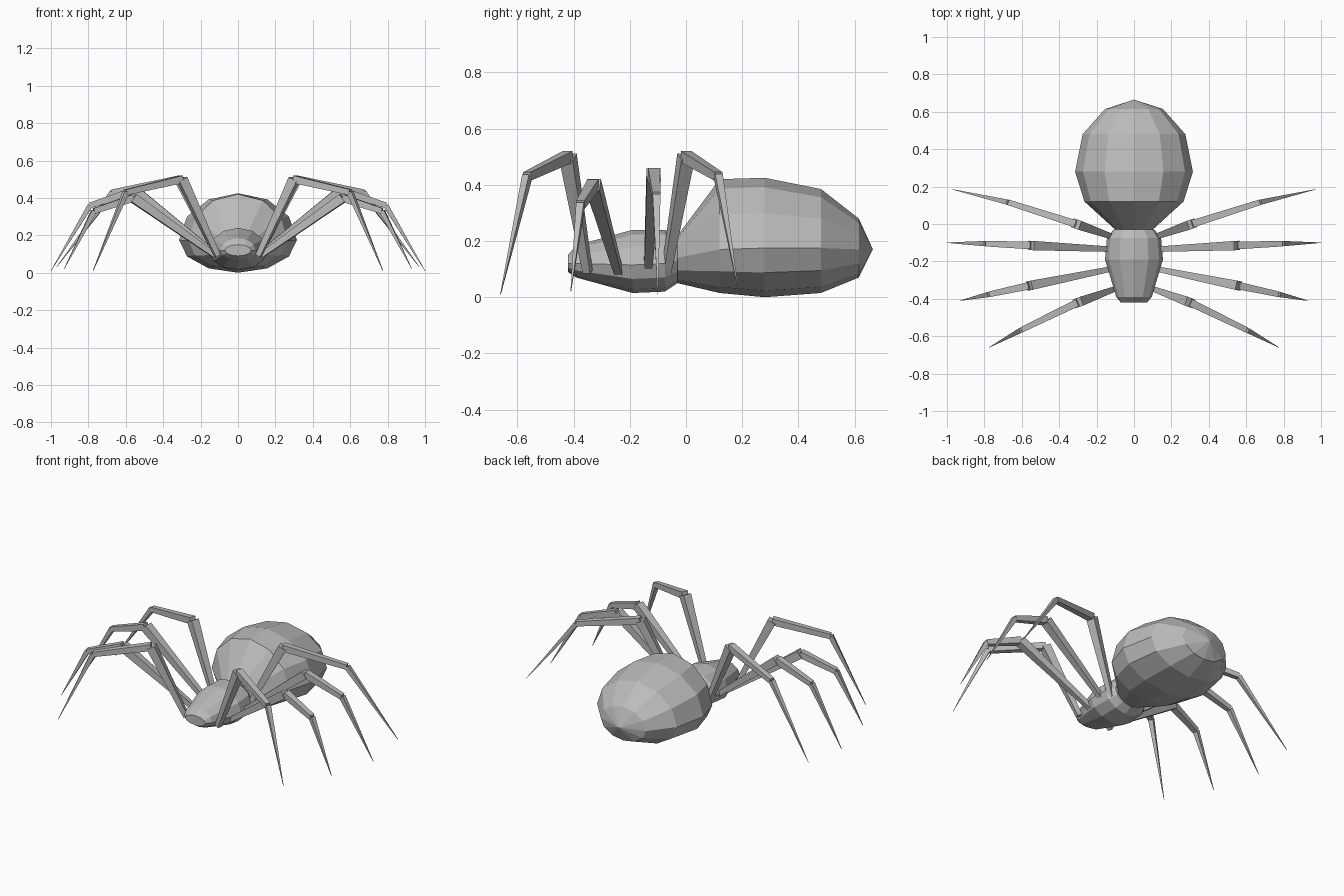
import bpy, bmesh, math
from mathutils import Vector

cube = bpy.data.objects.get("Cube")
if cube:
    bpy.data.objects.remove(cube)

grey = bpy.data.materials.new("grey")
grey.use_nodes = True
grey.diffuse_color = (0.5, 0.5, 0.5, 1)
grey.node_tree.nodes["Principled BSDF"].inputs["Base Color"].default_value = (0.5, 0.5, 0.5, 1)


def loft(name, rings):
    """Skin a list of equal-length point rings and cap both ends."""
    bm = bmesh.new()
    loops = [[bm.verts.new(p) for p in ring] for ring in rings]
    n = len(loops[0])
    for a, b in zip(loops, loops[1:]):
        for i in range(n):
            j = (i + 1) % n
            bm.faces.new((a[i], a[j], b[j], b[i]))
    bm.faces.new(loops[0])
    bm.faces.new(loops[-1])
    bmesh.ops.remove_doubles(bm, verts=bm.verts, dist=0.0001)
    bmesh.ops.recalc_face_normals(bm, faces=bm.faces)
    mesh = bpy.data.meshes.new(name)
    bm.to_mesh(mesh)
    bm.free()
    mesh.materials.append(grey)
    obj = bpy.data.objects.new(name, mesh)
    bpy.context.collection.objects.link(obj)
    return obj


def body_ring(y, half_width, z_bottom, z_mid, z_top, sides=12):
    """Egg-shaped cross-section: separate heights above and below the widest line."""
    ring = []
    for i in range(sides):
        a = 2 * math.pi * i / sides
        c = math.cos(a)
        rise = z_top - z_mid if c > 0 else z_mid - z_bottom
        ring.append((half_width * math.sin(a), y, z_mid + c * rise))
    return ring


def leg_segment(name, start, end, r0, r1):
    """Tapered four-sided bar between two joints."""
    start, end = Vector(start), Vector(end)
    axis = (end - start).normalized()
    side = axis.cross(Vector((0, 0, 1))).normalized()
    up = side.cross(axis)
    corners = [(1, 1), (-1, 1), (-1, -1), (1, -1)]
    return loft(name, [[p + (side * u + up * v) * r for u, v in corners]
                       for p, r in ((start, r0), (end, r1))])


# Body: y, half width, bottom, widest height, top
loft("abdomen", [body_ring(*r) for r in (
    (-0.03, 0.10, 0.05, 0.14, 0.22),
    (0.12, 0.265, 0.015, 0.17, 0.42),
    (0.28, 0.315, 0.0, 0.175, 0.425),
    (0.48, 0.275, 0.015, 0.175, 0.385),
    (0.615, 0.155, 0.07, 0.17, 0.28),
    (0.665, 0.0, 0.17, 0.17, 0.17))])

loft("head_and_thorax", [body_ring(*r) for r in (
    (-0.42, 0.07, 0.09, 0.12, 0.15),
    (-0.39, 0.095, 0.07, 0.12, 0.185),
    (-0.19, 0.155, 0.015, 0.115, 0.24),
    (-0.075, 0.145, 0.02, 0.12, 0.24),
    (-0.03, 0.11, 0.05, 0.13, 0.21))])

# Legs: hip, knee, ankle, tip on the left side, mirrored to the right
legs = {
    "front": ((0.11, -0.35, 0.09), (0.30, -0.42, 0.50), (0.60, -0.565, 0.43), (0.775, -0.66, 0.01)),
    "second": ((0.12, -0.24, 0.09), (0.56, -0.33, 0.40), (0.77, -0.375, 0.33), (0.93, -0.41, 0.02)),
    "third": ((0.12, -0.135, 0.10), (0.55, -0.115, 0.44), (0.79, -0.105, 0.36), (1.0, -0.10, 0.01)),
    "rear": ((0.11, -0.07, 0.09), (0.31, 0.0, 0.50), (0.67, 0.115, 0.43), (0.97, 0.185, 0.03)),
}
segments = (("upper", 0.014, 0.025), ("middle", 0.02, 0.015), ("tip", 0.014, 0.001))

for pair, joints in legs.items():
    for label, sign in (("left", 1), ("right", -1)):
        pts = [(sign * x, y, z) for x, y, z in joints]
        for (part, r0, r1), a, b in zip(segments, pts, pts[1:]):
            leg_segment(f"{pair}_leg_{part}_{label}", a, b, r0, r1)
